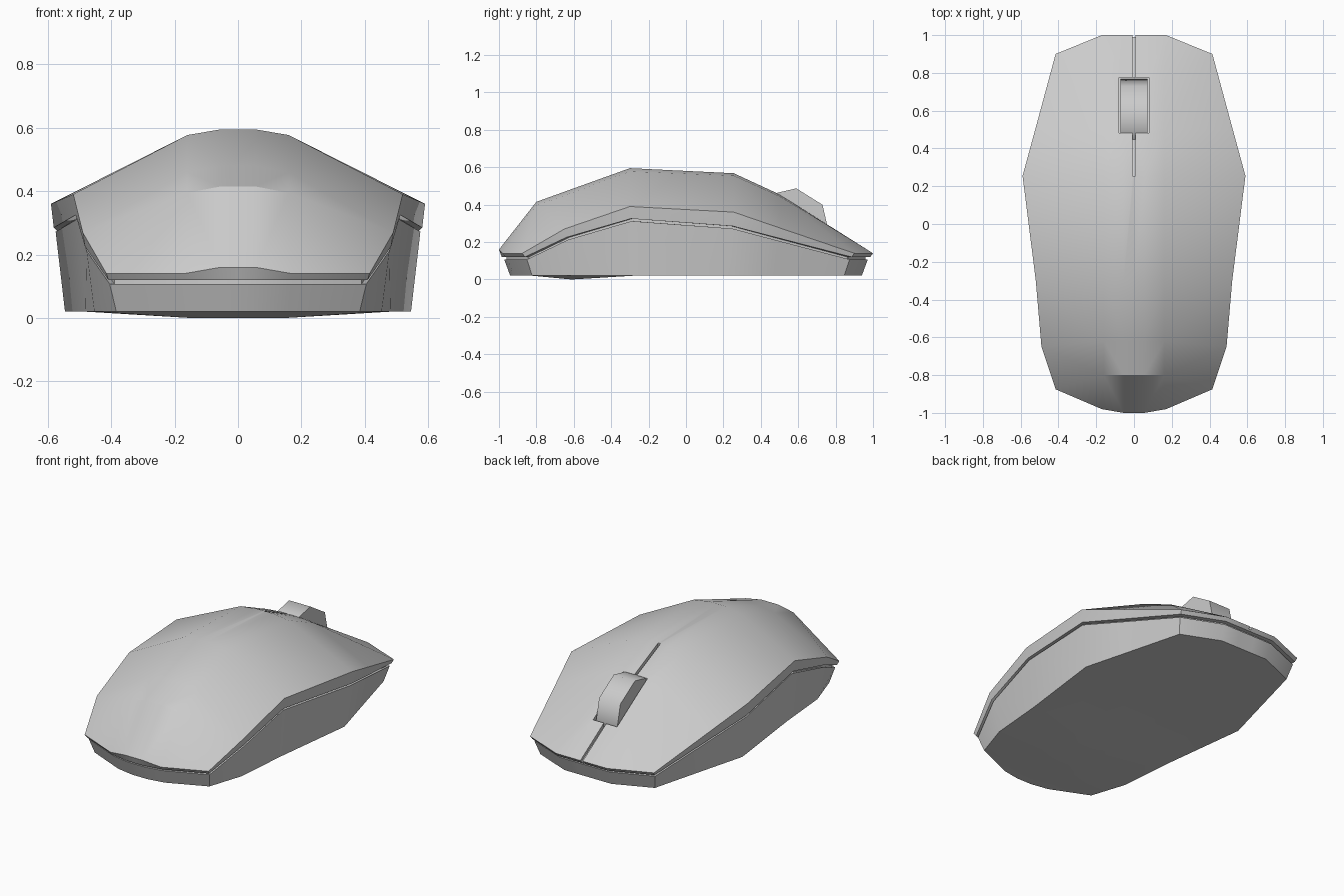
import bpy, bmesh, math

if "Cube" in bpy.data.objects:
    bpy.data.objects.remove(bpy.data.objects["Cube"])


def finish(bm, name):
    bmesh.ops.recalc_face_normals(bm, faces=bm.faces)
    mesh = bpy.data.meshes.new(name)
    bm.to_mesh(mesh)
    bm.free()
    obj = bpy.data.objects.new(name, mesh)
    bpy.context.collection.objects.link(obj)
    return obj


def activate(obj):
    bpy.ops.object.select_all(action='DESELECT')
    obj.select_set(True)
    bpy.context.view_layer.objects.active = obj


def apply_modifier(obj, kind, **settings):
    mod = obj.modifiers.new(kind.title(), kind)
    for key, value in settings.items():
        setattr(mod, key, value)
    activate(obj)
    bpy.ops.object.modifier_apply(modifier=mod.name)


def prism(name, profile, half_width):
    """Extrude a (y, z) profile symmetrically along x."""
    bm = bmesh.new()
    sides = [[bm.verts.new((x, y, z)) for y, z in profile]
             for x in (-half_width, half_width)]
    for side in sides:
        bm.faces.new(side)
    n = len(profile)
    for i in range(n):
        j = (i + 1) % n
        bm.faces.new((sides[0][i], sides[0][j], sides[1][j], sides[1][i]))
    return finish(bm, name)


# Half of the top shell: (spine y, spine z, shoulder z, rim point), back to front
stations = [
    (-0.80, 0.415, 0.395, (0.415, -0.875, 0.14)),
    (-0.62, 0.480, 0.460, (0.490, -0.65, 0.27)),
    (-0.30, 0.595, 0.577, (0.520, -0.30, 0.39)),
    (0.255, 0.568, 0.555, (0.590, 0.255, 0.36)),
    (0.50, 0.455, 0.445, (0.523, 0.50, 0.276)),
    (0.77, 0.285, 0.282, (0.415, 0.90, 0.14)),
]
tail = [(0, -1, 0.16), (0.055, -1, 0.16), (0.17, -0.98, 0.14)]
nose = [(0, 1, 0.14), (0.055, 1, 0.14), (0.17, 1, 0.14)]
top = ([tail + tail[-1:]]
       + [[(0, y, z), (0.055, y, z), (0.16, y, zs), rim] for y, z, zs, rim in stations]
       + [nose + nose[-1:]])
outline = tail + [s[3] for s in stations] + nose[::-1]
seam = [0.12] * 4 + [0.225, 0.325, 0.285, 0.222] + [0.12] * 4


def ring(sx, sy, heights):
    return [(x * sx, y * sy, h) for (x, y, _), h in zip(outline, heights)]


# Rings down the side: shell edge, seam groove, base wall
base_seam = [h - 0.013 for h in seam]
rings = [outline, ring(0.985, 0.985, seam), ring(0.94, 0.96, seam),
         ring(0.94, 0.96, base_seam), ring(0.975, 0.972, base_seam),
         ring(0.925, 0.94, [0.02] * len(outline))]

# Underside, with a shallow foot towards the back
bottom = []
for i, row in enumerate(top):
    ys = [p[1] for p in row] if i in (0, len(top) - 1) else [row[3][1]] * 4
    bottom.append([(p[0] * 0.925, y * 0.94, 0.0 if i == 2 and c < 3 else 0.02)
                   for c, (p, y) in enumerate(zip(row, ys))])

bm = bmesh.new()
cache = {}


def vert(p):
    key = tuple(round(c, 5) for c in p)
    if key not in cache:
        cache[key] = bm.verts.new(p)
    return cache[key]


def skin(rows):
    for a, b in zip(rows, rows[1:]):
        for i in range(len(a) - 1):
            quad = [vert(p) for p in (a[i], a[i + 1], b[i + 1], b[i])]
            bm.faces.new(list(dict.fromkeys(quad)))


for rows in (top, rings, bottom):
    skin(rows)
body = finish(bm, "mouse_body")
apply_modifier(body, 'MIRROR', merge_threshold=0.0005)
# make sure the mirrored solid is closed and faces outward
bm = bmesh.new()
bm.from_mesh(body.data)
bmesh.ops.recalc_face_normals(bm, faces=bm.faces)
bm.to_mesh(body.data)
bm.free()

# Button split and wheel slot
cutters = [
    prism("button_split_cutter", [(0.255, 0.8), (0.255, 0.54), (0.5, 0.43),
                                  (0.77, 0.26), (1.0, 0.122), (1.1, 0.122), (1.1, 0.8)], 0.008),
    prism("wheel_slot_cutter", [(0.482, 0.8), (0.482, 0.40), (0.775, 0.21), (0.775, 0.8)], 0.08),
]
for cutter in cutters:
    cutter.hide_render = True
    apply_modifier(body, 'BOOLEAN', object=cutter, operation='DIFFERENCE', solver='EXACT')
    bpy.data.objects.remove(cutter)

# Scroll wheel: an octagon
wheel_profile = [(0.554 + 0.216 * math.cos(math.radians(35.5 + 45 * i)),
                  0.274 + 0.216 * math.sin(math.radians(35.5 + 45 * i))) for i in range(8)]
wheel = prism("scroll_wheel", wheel_profile, 0.071)

for obj, angle in ((body, 32), (wheel, 50)):
    activate(obj)
    bpy.ops.object.shade_smooth_by_angle(angle=math.radians(angle))
